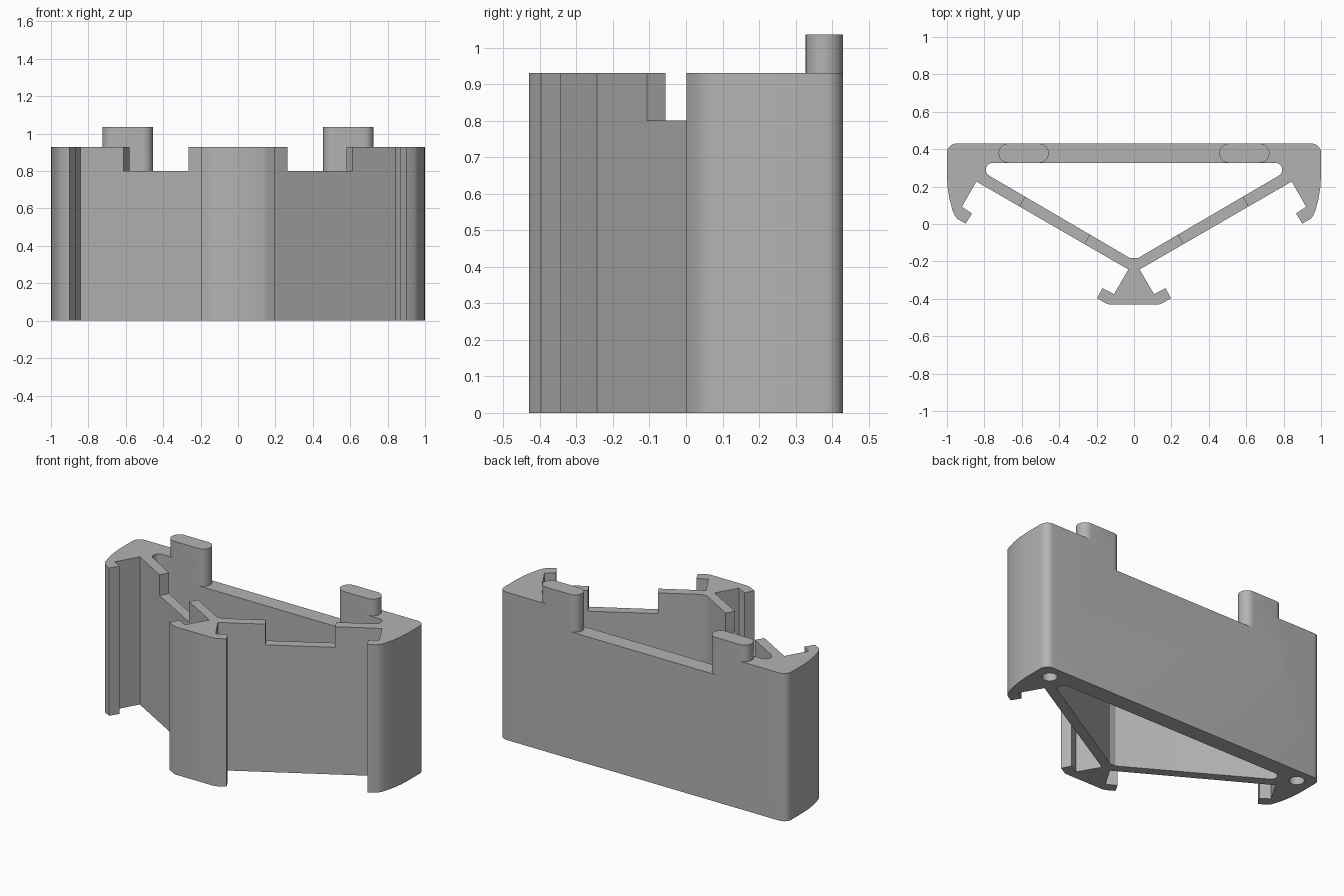
import bpy, bmesh, math

cube = bpy.data.objects.get("Cube")
if cube:
    bpy.data.objects.remove(cube, do_unlink=True)

grey = bpy.data.materials.new("plain grey")
grey.use_nodes = True
colour = (0.45, 0.45, 0.45, 1)
grey.diffuse_color = colour
grey.node_tree.nodes["Principled BSDF"].inputs["Base Color"].default_value = colour

HEIGHT, NOTCH_Z, TAB_TOP = 0.93, 0.8, 1.035


def prism(name, points, bottom, top):
    """Upright solid with the given outline."""
    bm = bmesh.new()
    face = bm.faces.new([bm.verts.new((x, y, bottom)) for x, y in points])
    result = bmesh.ops.extrude_face_region(bm, geom=[face])
    verts = [v for v in result["geom"] if isinstance(v, bmesh.types.BMVert)]
    bmesh.ops.translate(bm, verts=verts, vec=(0, 0, top - bottom))
    bmesh.ops.recalc_face_normals(bm, faces=bm.faces[:])
    mesh = bpy.data.meshes.new(name)
    bm.to_mesh(mesh)
    bm.free()
    mesh.materials.append(grey)
    obj = bpy.data.objects.new(name, mesh)
    bpy.context.collection.objects.link(obj)
    return obj


def arc(cx, cy, r, start, end, steps=8):
    angles = [math.radians(start + (end - start) * i / steps) for i in range(steps + 1)]
    return [(cx + r * math.cos(a), cy + r * math.sin(a)) for a in angles]


def mirrored(half):
    return half + [(-x, y) for x, y in reversed(half)]


def rectangle(cx, cy, length, width, angle=0):
    c, s = math.cos(angle), math.sin(angle)
    a, b = length / 2, width / 2
    return [(cx + u * c - v * s, cy + u * s + v * c)
            for u, v in ((-a, -b), (a, -b), (a, b), (-a, b))]


def combine(obj, other, operation):
    """Apply a boolean and remove the helper."""
    mod = obj.modifiers.new(operation.lower(), "BOOLEAN")
    mod.operation, mod.object, mod.solver = operation, other, "EXACT"
    bpy.context.view_layer.objects.active = obj
    bpy.ops.object.modifier_apply(modifier=mod.name)
    bpy.data.objects.remove(other, do_unlink=True)


# Outline: rounded rear corner, bowed side, side hook, arm, front hook
outline = arc(0.95, 0.38, 0.05, 90, 0)
outline += [(1, 0.26), (0.996, 0.195), (0.986, 0.133), (0.972, 0.078),
            (0.96, 0.047), (0.945, 0.028), (0.9, 0.002), (0.866, 0.056), (0.92, 0.092),
            (0.843, 0.227), (0.03, -0.243), (0.107, -0.375), (0.168, -0.343),
            (0.198, -0.397), (0.155, -0.422), (0.135, -0.43)]
frame = prism("clip_frame", mirrored(outline), 0, HEIGHT)

# Triangular opening through the frame
opening = arc(0.755, 0.29, 0.037, 90, -60) + [(0.02, -0.183)]
combine(frame, prism("opening_cutter", mirrored(opening), -0.1, HEIGHT + 0.1), "DIFFERENCE")

# Lowered rear wall between the tabs
combine(frame, prism("rear_cutter", rectangle(0, 0.4, 1.02, 0.16), NOTCH_Z, HEIGHT + 0.1),
        "DIFFERENCE")

for side in (-1, 1):
    # Notch in each arm
    notch = rectangle(side * 0.42, 0.025, 0.4, 0.14, side * math.radians(30))
    combine(frame, prism("arm_cutter", notch, NOTCH_Z, HEIGHT + 0.1), "DIFFERENCE")
    # Blind round socket under each rear corner
    combine(frame, prism("socket_cutter", arc(side * 0.9, 0.34, 0.043, 0, 345, 23), -0.1, 0.2),
            "DIFFERENCE")
    # Round-ended locating tab
    pill = arc(0.673, 0.3785, 0.0515, -90, 90, 12) + arc(0.507, 0.3785, 0.0515, 90, 270, 12)
    tab = prism("locating_tab", [(side * x, y) for x, y in pill], NOTCH_Z - 0.02, TAB_TOP)
    combine(frame, tab, "UNION")

bpy.ops.object.select_all(action="DESELECT")
frame.select_set(True)
bpy.context.view_layer.objects.active = frame
bpy.ops.object.shade_smooth_by_angle(angle=math.radians(25))
